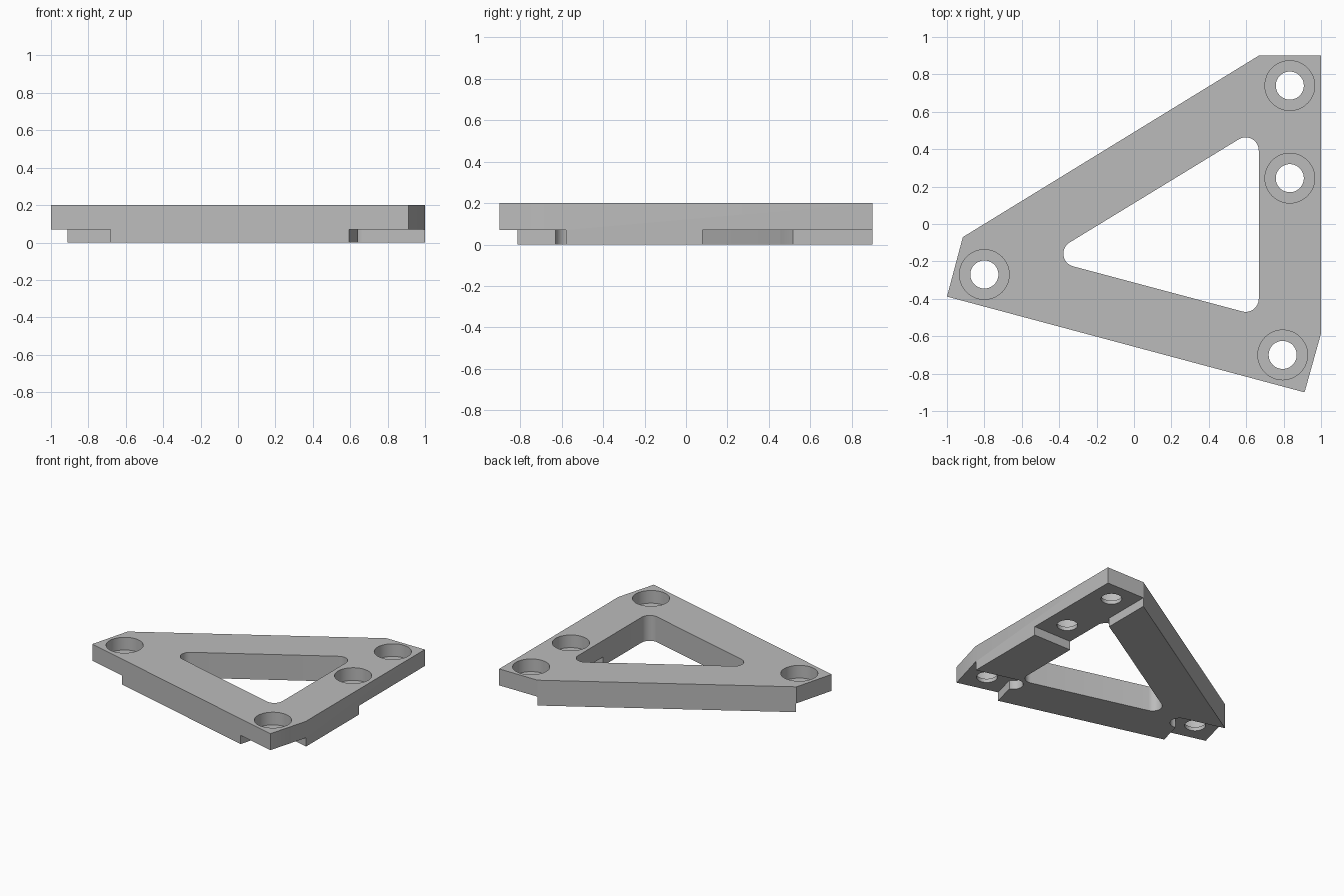
import bpy, bmesh, math
from mathutils import Vector

cube = bpy.data.objects.get("Cube")
if cube:
    bpy.data.objects.remove(cube, do_unlink=True)

HEIGHT, STEP, FLOOR = 0.2, 0.07, 0.1
FILLET = 0.07

grey = bpy.data.materials.new("plain_grey")
grey.use_nodes = True
colour = (0.5, 0.5, 0.5, 1)
grey.diffuse_color = colour
grey.node_tree.nodes["Principled BSDF"].inputs["Base Color"].default_value = colour


def prism(name, outline, z0, z1):
    """Extrude a counter-clockwise outline from z0 to z1."""
    bm = bmesh.new()
    base = bm.faces.new([bm.verts.new((p[0], p[1], z0)) for p in outline])
    top = bmesh.ops.extrude_face_region(bm, geom=[base])
    moved = [g for g in top["geom"] if isinstance(g, bmesh.types.BMVert)]
    bmesh.ops.translate(bm, verts=moved, vec=(0, 0, z1 - z0))
    bmesh.ops.recalc_face_normals(bm, faces=bm.faces)
    mesh = bpy.data.meshes.new(name)
    bm.to_mesh(mesh)
    bm.free()
    mesh.materials.append(grey)
    obj = bpy.data.objects.new(name, mesh)
    bpy.context.collection.objects.link(obj)
    return obj


def arc(centre, radius, start, end, steps):
    return [centre + radius * Vector((math.cos(a), math.sin(a)))
            for a in (start + (end - start) * i / steps for i in range(steps + 1))]


def circle(centre, radius, steps=48):
    return arc(Vector(centre), radius, 0, math.tau, steps)[:-1]


def rounded(corners, radius):
    """Round each corner of a counter-clockwise convex outline."""
    points = [Vector(c) for c in corners]
    out = []
    for i, p in enumerate(points):
        a = (points[i - 1] - p).normalized()
        b = (points[(i + 1) % len(points)] - p).normalized()
        half = a.angle(b) / 2
        centre = p + (a + b).normalized() * radius / math.sin(half)
        start = math.atan2(a.x, -a.y)  # direction of the wall being left
        start = math.atan2(*reversed((p + a * radius / math.tan(half) - centre)))
        out += arc(centre, radius, start, start + math.pi - 2 * half, 12)
    return out


def cut(target, cutter):
    mod = target.modifiers.new("cut", 'BOOLEAN')
    mod.operation, mod.solver, mod.object = 'DIFFERENCE', 'EXACT', cutter
    bpy.context.view_layer.objects.active = target
    bpy.ops.object.modifier_apply(modifier=mod.name)
    bpy.data.objects.remove(cutter, do_unlink=True)


# Triangular plate with clipped corners
plate = prism("bracket_plate", [(-1, -0.388), (0.912, -0.9), (1, -0.585), (1, 0.9),
                                (0.667, 0.9), (-0.915, -0.07)], 0, HEIGHT)

# Rounded window through the middle
window = [(0.667, 0.518), (-0.484, -0.184), (0.667, -0.491)]
cut(plate, prism("window_cutter", rounded(window, FILLET), -0.1, HEIGHT + 0.1))

# Underside recesses at the two ends of the front bar, with round corner reliefs
along = Vector((0.966, -0.258)).normalized()
across = Vector((-along.y, along.x))
width, reach = 0.332, 0.33
for corner, inward in ((Vector((-1, -0.388)), along), (Vector((0.912, -0.9)), -along)):
    inner = corner + inward * reach
    recess = [corner - inward * 0.2 - across * 0.2, inner - across * 0.2]
    relief = inner + across * (width - FILLET)
    for i in range(17):
        a = math.pi * i / 16
        recess.append(relief + FILLET * (inward * math.sin(a) - across * math.cos(a)))
    recess.append(corner - inward * 0.2 + across * width)
    cut(plate, prism("end_recess_cutter", recess, -0.1, STEP))

# Underside recess below the pair of holes at the back
back = [(0.57, 0.08), (1.1, 0.08), (1.1, 1), (0.667, 1), (0.667, 0.516), (0.57, 0.457)]
cut(plate, prism("back_recess_cutter", back, -0.1, STEP))

# Counterbored screw holes
for spot in ((-0.8, -0.27), (0.795, -0.7), (0.833, 0.245), (0.833, 0.74)):
    cut(plate, prism("counterbore_cutter", circle(spot, 0.133), FLOOR, HEIGHT + 0.1))
    cut(plate, prism("hole_cutter", circle(spot, 0.075), -0.1, HEIGHT + 0.1))

# Smooth round walls, crisp edges
bpy.ops.object.select_all(action='DESELECT')
plate.select_set(True)
bpy.context.view_layer.objects.active = plate
bpy.ops.object.shade_smooth_by_angle(angle=math.radians(30))
